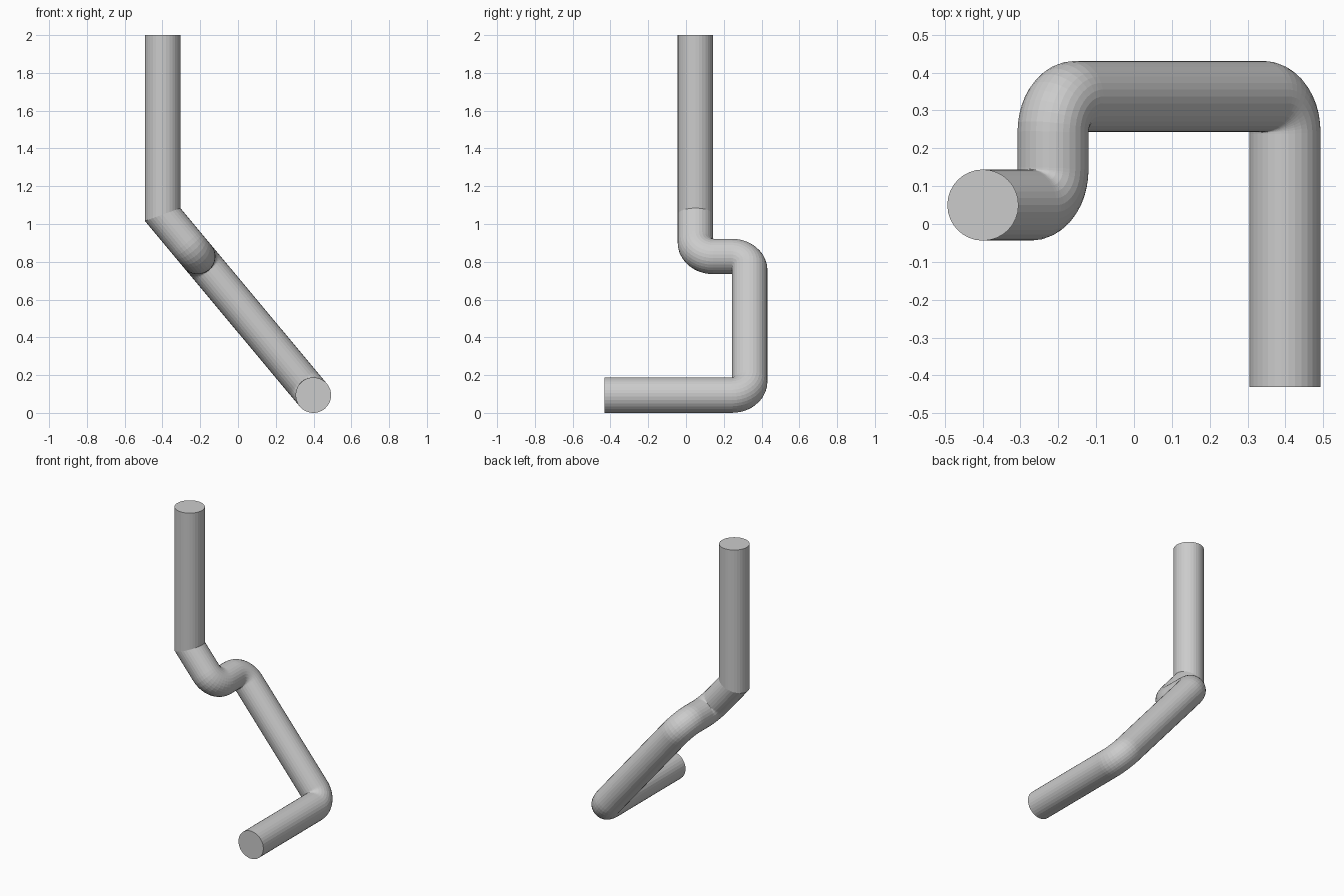
import bpy, bmesh, math
from mathutils import Vector

if "Cube" in bpy.data.objects:
    bpy.data.objects.remove(bpy.data.objects["Cube"])

R = 0.094        # pipe radius
BEND = 0.0955    # centreline radius of the rounded elbows
SIDES = 32
STEPS = 10       # segments per elbow


def elbow(before, corner, after):
    """Points of a 90 degree arc rounding off a corner."""
    a = (before - corner).normalized() * BEND
    b = (after - corner).normalized() * BEND
    centre = corner + a + b
    return [centre - b * math.cos(t) - a * math.sin(t)
            for t in (math.pi / 2 * i / STEPS for i in range(STEPS + 1))]


def sweep(name, path):
    """Sweep a round section along the path with mitred joints and capped ends."""
    bm = bmesh.new()
    d = (path[1] - path[0]).normalized()
    ring = [path[0] + Vector((R * math.cos(a), R * math.sin(a), 0))
            for a in (2 * math.pi * i / SIDES for i in range(SIDES))]
    prev = [bm.verts.new(p) for p in ring]
    bm.faces.new(prev)
    for i in range(1, len(path)):
        nxt = (path[i + 1] - path[i]).normalized() if i + 1 < len(path) else d
        n = (d + nxt).normalized()
        ring = [p + d * ((path[i] - p).dot(n) / d.dot(n)) for p in ring]
        cur = [bm.verts.new(p) for p in ring]
        for j in range(SIDES):
            k = (j + 1) % SIDES
            bm.faces.new((prev[j], prev[k], cur[k], cur[j]))
        prev, d = cur, nxt
    bm.faces.new(prev)
    bmesh.ops.recalc_face_normals(bm, faces=bm.faces)
    mesh = bpy.data.meshes.new(name)
    bm.to_mesh(mesh)
    bm.free()
    obj = bpy.data.objects.new(name, mesh)
    bpy.context.collection.objects.link(obj)
    return obj


# Centreline corners: upright, sloped run with a sideways jog, level outlet
top = Vector((-0.399, 0.05, 2.0))
mitre = Vector((-0.399, 0.05, 1.05))
foot = Vector((0.399, 0.337, R))
outlet = Vector((0.399, -0.431, R))
t = 0.232        # position of the jog along the slope
jog_x = mitre.x + (foot.x - mitre.x) * t
jog_z = mitre.z + (foot.z - mitre.z) * t
jog_a = Vector((jog_x, mitre.y, jog_z))
jog_b = Vector((jog_x, foot.y, jog_z))

# Bent pipe
sweep("bent_pipe", [top, mitre]
      + elbow(mitre, jog_a, jog_b)
      + elbow(jog_a, jog_b, foot)
      + elbow(jog_b, foot, outlet)
      + [outlet])
